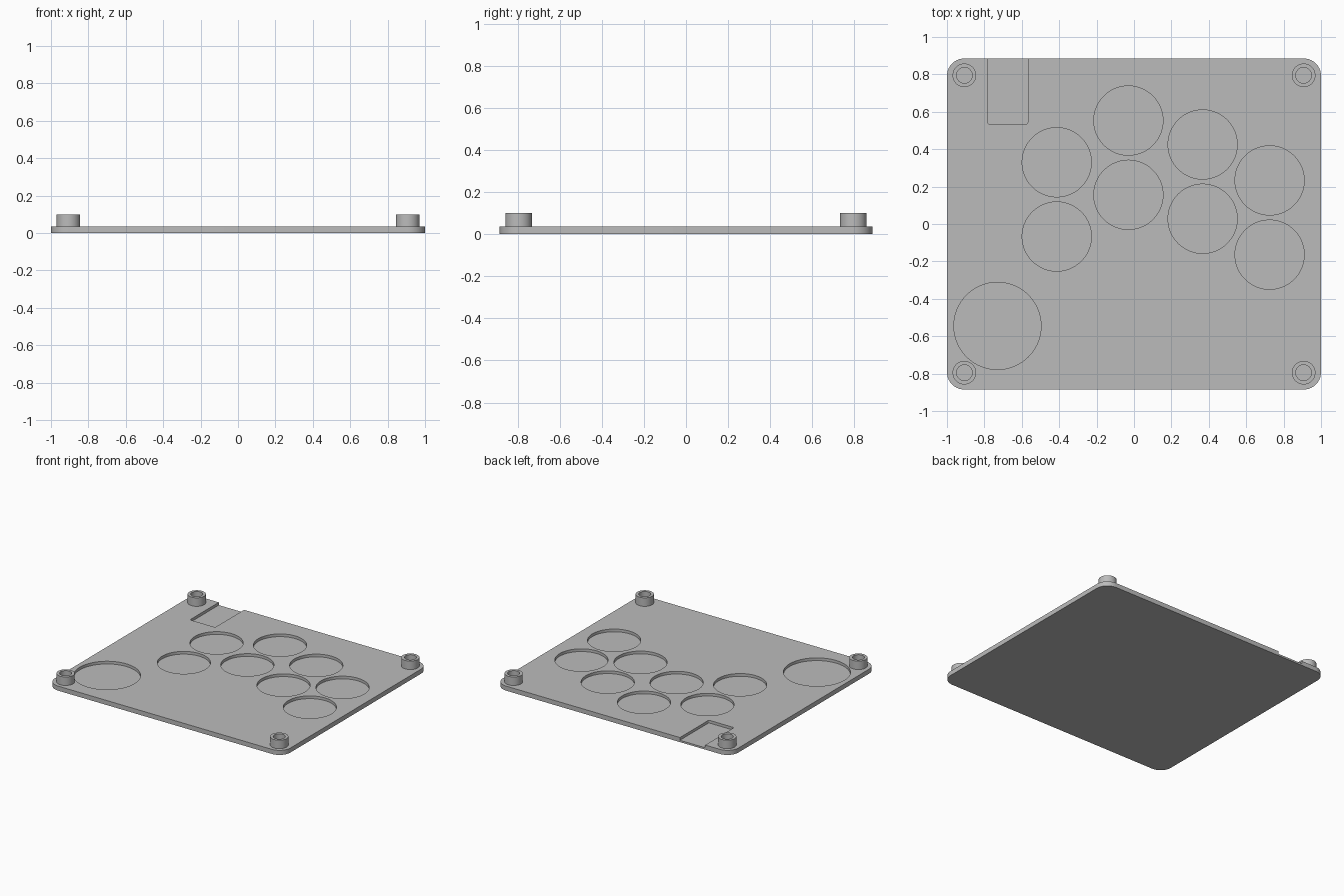
import bpy
import bmesh
from math import cos, sin, pi, radians

if "Cube" in bpy.data.objects:
    bpy.data.objects.remove(bpy.data.objects["Cube"], do_unlink=True)

TOP, FLOOR, BOSS_TOP = 0.035, 0.014, 0.10
HALF_X, HALF_Y = 1.0, 0.885
BOSS_X, BOSS_Y = 0.907, 0.795

grey = bpy.data.materials.new("plain grey")
grey.use_nodes = True
colour = (0.5, 0.5, 0.5, 1)
grey.diffuse_color = colour
grey.node_tree.nodes["Principled BSDF"].inputs["Base Color"].default_value = colour


def circle(x, y, r, n=96):
    return [(x + r * cos(2 * pi * i / n), y + r * sin(2 * pi * i / n)) for i in range(n)]


def rounded_rect(x0, x1, y0, y1, r, steps=16):
    corners = [(x1 - r, y1 - r), (x0 + r, y1 - r), (x0 + r, y0 + r), (x1 - r, y0 + r)]
    return [(cx + r * cos(pi / 2 * (q + s / steps)), cy + r * sin(pi / 2 * (q + s / steps)))
            for q, (cx, cy) in enumerate(corners) for s in range(steps + 1)]


def extrude(name, outlines, z0, z1):
    """Make one object of upright prisms, one for each outline."""
    bm = bmesh.new()
    for outline in outlines:
        base = bm.faces.new([bm.verts.new((x, y, z0)) for x, y in outline])
        grown = bmesh.ops.extrude_face_region(bm, geom=[base])["geom"]
        raised = [v for v in grown if isinstance(v, bmesh.types.BMVert)]
        bmesh.ops.translate(bm, verts=raised, vec=(0, 0, z1 - z0))
    bmesh.ops.recalc_face_normals(bm, faces=bm.faces[:])
    mesh = bpy.data.meshes.new(name)
    bm.to_mesh(mesh)
    bm.free()
    mesh.materials.append(grey)
    obj = bpy.data.objects.new(name, mesh)
    bpy.context.collection.objects.link(obj)
    return obj


def combine(target, tool, operation):
    mod = target.modifiers.new(operation.title(), "BOOLEAN")
    mod.operation, mod.solver, mod.object = operation, "EXACT", tool
    bpy.ops.object.select_all(action="DESELECT")
    bpy.context.view_layer.objects.active = target
    target.select_set(True)
    bpy.ops.object.modifier_apply(modifier=mod.name)
    bpy.data.objects.remove(tool, do_unlink=True)


# Rounded base plate
plate = extrude("base_plate", [rounded_rect(-HALF_X, HALF_X, -HALF_Y, HALF_Y, 0.093)], 0, TOP)

# Corner bosses
corners = [(sx * BOSS_X, sy * BOSS_Y) for sx in (-1, 1) for sy in (-1, 1)]
bosses = extrude("corner_bosses", [circle(x, y, 0.063) for x, y in corners], TOP / 2, BOSS_TOP)
combine(plate, bosses, "UNION")

# Button pockets in staggered columns of two, and one larger thumb pocket
columns = [(-0.413, 0.33), (-0.03, 0.553), (0.367, 0.425), (0.725, 0.233)]
pockets = [circle(x, y - row * 0.397, 0.185) for x, y in columns for row in range(2)]
pockets.append(circle(-0.73, -0.545, 0.233))

# Cable slot open at the back edge
pockets.append(rounded_rect(-0.783, -0.568, 0.535, HALF_Y + 0.1, 0.008, 4))
combine(plate, extrude("pocket_cutter", pockets, FLOOR, TOP + 0.01), "DIFFERENCE")

# Screw holes down the bosses
holes = [circle(x, y, 0.042, 64) for x, y in corners]
combine(plate, extrude("screw_hole_cutter", holes, FLOOR, BOSS_TOP + 0.02), "DIFFERENCE")

bpy.ops.object.shade_smooth_by_angle(angle=radians(30))
